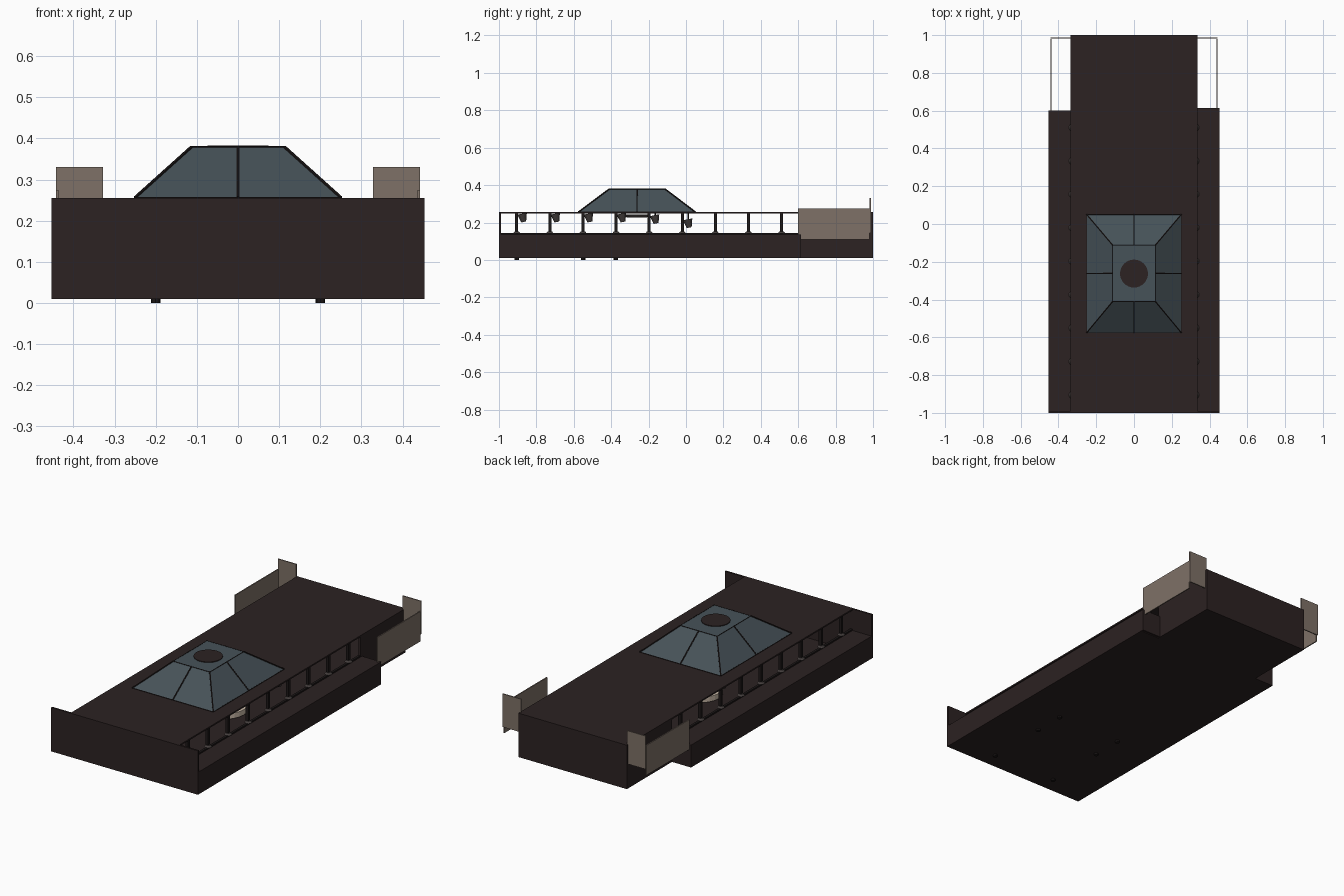
import bpy, bmesh, math
from mathutils import Vector

cube = bpy.data.objects.get("Cube")
if cube:
    bpy.data.objects.remove(cube, do_unlink=True)


def material(name, color):
    m = bpy.data.materials.new(name)
    m.use_nodes = True
    m.diffuse_color = (*color, 1)
    m.node_tree.nodes["Principled BSDF"].inputs["Base Color"].default_value = (*color, 1)
    return m


BROWN = material("dark brown", (0.025, 0.016, 0.016))
BLACK = material("black brown", (0.012, 0.009, 0.009))
GLASS = material("slate glass", (0.062, 0.084, 0.098))
TAUPE = material("taupe panel", (0.21, 0.165, 0.135))
CREAM = material("cream", (0.6, 0.5, 0.4))
GREY = material("lamp grey", (0.06, 0.05, 0.048))


def finish(bm, name, mat):
    bmesh.ops.recalc_face_normals(bm, faces=bm.faces)
    mesh = bpy.data.meshes.new(name)
    bm.to_mesh(mesh)
    bm.free()
    obj = bpy.data.objects.new(name, mesh)
    mesh.materials.append(mat)
    bpy.context.collection.objects.link(obj)
    return obj


def box(name, mat, x, y, z):
    """Box from three (low, high) ranges."""
    bm = bmesh.new()
    bmesh.ops.create_cube(bm, size=1)
    for v in bm.verts:
        v.co = [r[0] if c < 0 else r[1] for c, r in zip(v.co, (x, y, z))]
    return finish(bm, name, mat)


def side_box(name, mat, side, x, y, z):
    return box(name, mat, sorted(side * c for c in x), y, z)


def cone(name, mat, center, r1, r2, depth, sides=16, tilt=0):
    bm = bmesh.new()
    bmesh.ops.create_cone(bm, cap_ends=True, segments=sides, radius1=r1, radius2=r2, depth=depth)
    obj = finish(bm, name, mat)
    obj.location = center
    obj.rotation_euler.x = tilt
    return obj


def bar(name, mat, a, b, radius):
    a, b = Vector(a), Vector(b)
    obj = cone(name, mat, (a + b) / 2, radius, radius, (b - a).length, 6)
    obj.rotation_euler = (b - a).to_track_quat("Z", "Y").to_euler()
    return obj


# Main shell
box("floor", BROWN, (-0.45, 0.45), (-1, 0.6), (0.01, 0.02))
box("back_floor", BROWN, (-0.335, 0.335), (0.6, 1), (0.01, 0.02))
box("front_wall", BROWN, (-0.453, 0.453), (-1, -0.99), (0.01, 0.255))
box("back_wall", BROWN, (-0.335, 0.335), (0.99, 1), (0.01, 0.255))
box("roof", BROWN, (-0.335, 0.335), (-1, 1), (0.247, 0.255))

# Side aisles, columns, lamps and screens
for side, label in ((1, "left"), (-1, "right")):
    end = 0.615 if side > 0 else 0.602
    side_box(label + "_aisle_wall", BROWN, side, (0.443, 0.453), (-1, end), (0.01, 0.135))
    side_box(label + "_aisle_roof", BROWN, side, (0.32, 0.45), (-1, end), (0.127, 0.135))
    side_box(label + "_aisle_end", BROWN, side, (0.335, 0.45), (end - 0.01, end), (0.01, 0.135))
    side_box(label + "_sill", BLACK, side, (0.322, 0.335), (-0.99, 0.6), (0.135, 0.143))
    side_box(label + "_back_side_wall", BROWN, side, (0.325, 0.335), (0.6, 1), (0.01, 0.25))
    for i in range(9):
        y = -0.905 + i * 0.177
        side_box(label + "_column", BLACK, side, (0.315, 0.331), (y - 0.008, y + 0.008), (0.135, 0.25))
        cone(label + "_column_base", GREY, (side * 0.325, y, 0.147), 0.02, 0.012, 0.01)
    for i in range(6):
        y = -0.872 + i * 0.177
        z = 0.225 - (0, 0, 0, 0, 0.008, 0.03)[i]
        cone(label + "_spotlight", GREY, (side * 0.24, y, z), 0.013, 0.026, 0.045, 12, 0.2)
        bar(label + "_spotlight_stem", BLACK, (side * 0.24, y, z), (side * 0.24, y, 0.248), 0.004)
    side_box(label + "_side_screen", TAUPE, side, (0.436, 0.442), (0.6, 0.98), (0.108, 0.275))
    side_box(label + "_back_screen", TAUPE, side, (0.328, 0.442), (0.982, 0.988), (0.145, 0.33))

# Skylight: a four-sided frustum with ribs
CY = -0.2625


def ring(hx, y0, y1, z):
    """Corners and edge midpoints of one skylight level, in order."""
    ym = (y0 + y1) / 2
    return [(-hx, y0, z), (0, y0, z), (hx, y0, z), (hx, ym, z),
            (hx, y1, z), (0, y1, z), (-hx, y1, z), (-hx, ym, z)]


low = ring(0.25, -0.575, 0.05, 0.256)
high = ring(0.113, -0.41, -0.112, 0.379)
bm = bmesh.new()
lower = [bm.verts.new(p) for p in low]
upper = [bm.verts.new(p) for p in high]
for i in range(8):
    j = (i + 1) % 8
    bm.faces.new((lower[i], lower[j], upper[j], upper[i]))
bm.faces.new(upper)
finish(bm, "skylight_glass", GLASS)
for i in range(8):
    bar("skylight_rib", BLACK, low[i], high[i], 0.004)
    bar("skylight_base_edge", BLACK, low[i], low[(i + 1) % 8], 0.002)
    bar("skylight_top_edge", BLACK, high[i], high[(i + 1) % 8], 0.002)
cone("skylight_disc", BROWN, (0, CY, 0.3805), 0.074, 0.074, 0.005, 32)

# Interior pieces below the skylight
cone("ceiling_lamp", GREY, (0, CY, 0.236), 0.055, 0.07, 0.016, 24)
cone("round_table", CREAM, (0, -0.12, 0.045), 0.12, 0.12, 0.03, 24)

# Small feet under the floor
for y in (-0.905, -0.55, -0.375):
    for x in (-0.2, 0.2):
        cone("foot", BLACK, (x, y, 0.006), 0.012, 0.012, 0.012, 8)
